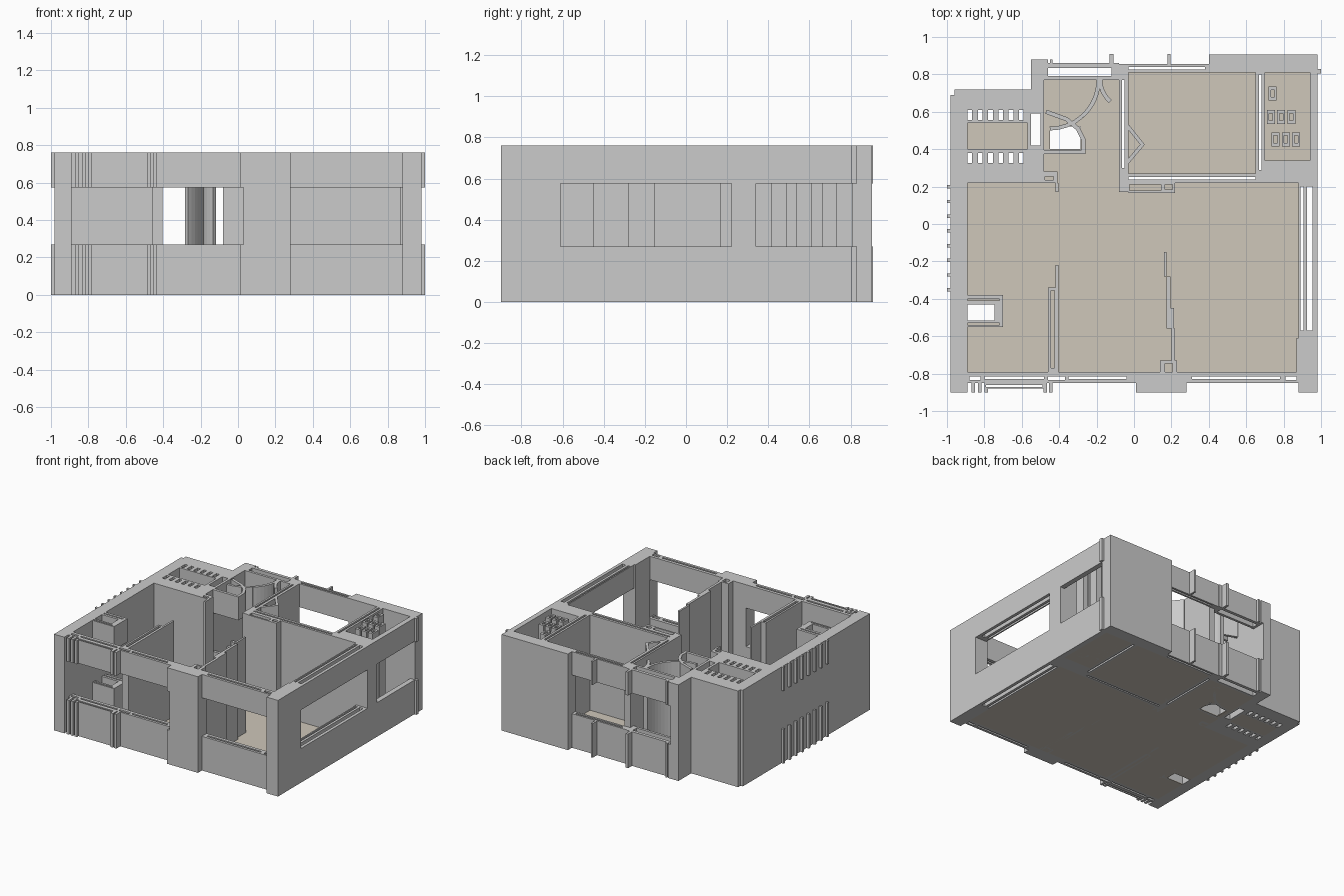
import bpy, bmesh, math
from mathutils import Vector

H, SILL, HEAD = 0.76, 0.27, 0.575


def finish(name, bm, z0, z1, mat=None):
    """Extrude a flat plan sheet from z0 to z1 into a closed solid."""
    for v in bm.verts:
        v.co.z = z0
    ext = bmesh.ops.extrude_face_region(bm, geom=bm.faces[:], use_keep_orig=True)
    for g in ext["geom"]:
        if isinstance(g, bmesh.types.BMVert):
            g.co.z = z1
    bmesh.ops.recalc_face_normals(bm, faces=bm.faces[:])
    me = bpy.data.meshes.new(name)
    bm.to_mesh(me)
    bm.free()
    ob = bpy.data.objects.new(name, me)
    bpy.context.collection.objects.link(ob)
    if mat:
        me.materials.append(mat)
    return ob


def plan(name, solids, voids=(), z0=0.0, z1=H, mat=None):
    """Union of plan rectangles (x0, x1, y0, y1) minus rectangular shafts."""
    rects = list(solids) + list(voids)
    xs = sorted({round(v, 4) for r in rects for v in r[:2]})
    ys = sorted({round(v, 4) for r in rects for v in r[2:]})
    bm = bmesh.new()
    cache = {}

    def vert(x, y):
        if (x, y) not in cache:
            cache[x, y] = bm.verts.new((x, y, 0))
        return cache[x, y]

    def inside(x, y, group):
        return any(a < x < b and c < y < d for a, b, c, d in group)

    for xa, xb in zip(xs, xs[1:]):
        for ya, yb in zip(ys, ys[1:]):
            cx, cy = (xa + xb) / 2, (ya + yb) / 2
            if inside(cx, cy, solids) and not inside(cx, cy, voids):
                bm.faces.new([vert(xa, ya), vert(xb, ya), vert(xb, yb), vert(xa, yb)])
    return finish(name, bm, z0, z1, mat)


def strip(name, pts, w, z0=0.0, z1=H):
    """Thin wall following a plan polyline."""
    p = [Vector(q) for q in pts]
    bm = bmesh.new()
    pairs = []
    for i, q in enumerate(p):
        a = (q - p[i - 1]).normalized() if i else (p[1] - q).normalized()
        b = (p[i + 1] - q).normalized() if i < len(p) - 1 else a
        t = (a + b).normalized()
        n = Vector((-t.y, t.x)) * (w / 2 / max(t.dot(a), 0.5))
        pairs.append([bm.verts.new((*(q + n), 0)), bm.verts.new((*(q - n), 0))])
    for (a, b), (c, d) in zip(pairs, pairs[1:]):
        bm.faces.new([a, b, d, c])
    return finish(name, bm, z0, z1)


def banded(fn, name, *args):
    """Same plan below and above the open window level."""
    fn(name + "_lower", *args, z0=0.0, z1=SILL)
    fn(name + "_upper", *args, z0=HEAD, z1=H)


# floor
floor_mat = bpy.data.materials.new("floor_beige")
floor_mat.diffuse_color = (0.62, 0.57, 0.49, 1)
plan("floor",
     [(-0.89, 0.88, -0.79, 0.22), (-0.48, -0.08, 0.22, 0.77), (-0.03, 0.65, 0.27, 0.81),
      (0.70, 0.94, 0.34, 0.81), (-0.89, -0.57, 0.40, 0.54)],
     [(-0.89, -0.745, -0.515, -0.43), (-0.45, -0.285, 0.40, 0.52)], 0.0, 0.006, floor_mat)

# left wall and thick back left block, with pocket and plain shafts
shafts = [(-0.89 + 0.055 * i, -0.865 + 0.055 * i, y, y + 0.055)
          for i in range(6) for y in (0.555, 0.325)]
plan("left_walls",
     [(-0.98, -0.89, -0.90, 0.22), (-0.98, -0.48, 0.22, 0.69), (-0.96, -0.48, 0.69, 0.72),
      (-0.55, -0.48, 0.72, 0.88), (-0.48, -0.41, 0.22, 0.28), (-0.42, -0.405, 0.17, 0.22)],
     [(-0.89, -0.57, 0.40, 0.54), (-0.55, -0.50, 0.42, 0.59), (-0.475, -0.43, 0.235, 0.255)] + shafts)

# small ribs on the outside of the left wall
banded(plan, "left_ribs", [(-1.0, -0.98, y, y + 0.018)
                           for y in [-0.36 + 0.0785 * i for i in range(8)]])

# bedroom walls and back right corner with pocket
plan("bedroom_walls",
     [(-0.08, -0.03, 0.17, 0.81), (-0.03, 0.98, 0.22, 0.27), (0.65, 0.98, 0.27, 0.34),
      (0.65, 0.70, 0.34, 0.81), (0.40, 0.98, 0.81, 0.905), (-0.03, 0.22, 0.165, 0.22)],
     [(-0.025, 0.145, 0.178, 0.21), (0.165, 0.205, 0.185, 0.21), (-0.065, -0.052, 0.30, 0.77),
      (-0.03, 0.65, 0.238, 0.25), (0.667, 0.682, 0.29, 0.80)])
strip("bedroom_corner_wall", [(-0.035, 0.525), (0.045, 0.425), (-0.035, 0.33)], 0.02)

# hollow posts in the right pocket
posts, cores = [], []
for y, xs in ((0.66, (0.72,)), (0.535, (0.71, 0.765, 0.82)), (0.415, (0.735, 0.79, 0.845))):
    for x in xs:
        posts.append((x, x + 0.043, y, y + 0.075))
        cores.append((x + 0.012, x + 0.031, y + 0.018, y + 0.057))
plan("pocket_posts", posts, cores)
banded(plan, "pocket_outer_wall", [(0.94, 0.98, 0.34, 0.81), (0.98, 1.0, 0.805, 0.83)])

# back window wall
banded(plan, "back_window_wall",
       [(-0.48, -0.08, 0.77, 0.86), (-0.08, 0.40, 0.81, 0.855), (-0.48, -0.46, 0.86, 0.88),
        (-0.45, -0.435, 0.86, 0.88), (-0.13, -0.11, 0.86, 0.91), (0.18, 0.195, 0.855, 0.91)],
       [(-0.46, -0.12, 0.79, 0.835), (-0.03, 0.38, 0.825, 0.84)])

# right window wall and front right corner column
banded(plan, "right_window_wall", [(0.88, 0.98, -0.61, 0.22)],
       [(0.89, 0.905, -0.57, 0.20), (0.925, 0.955, -0.57, 0.20)])
plan("front_right_column", [(0.88, 0.98, -0.90, -0.61), (0.87, 0.88, -0.79, -0.61)])

# front window walls
banded(plan, "front_left_window_wall",
       [(-0.89, 0.03, -0.85, -0.79), (-0.80, -0.48, -0.88, -0.85), (0.01, 0.03, -0.90, -0.85)]
       + [(x, x + 0.02, -0.90, -0.85) for x in (-0.87, -0.835, -0.80, -0.485, -0.455)],
       [(-0.88, -0.82, -0.835, -0.815), (-0.80, -0.48, -0.83, -0.815), (-0.46, -0.37, -0.835, -0.815),
        (-0.35, -0.04, -0.83, -0.815), (-0.79, -0.49, -0.872, -0.86)])
banded(plan, "front_right_window_wall", [(0.28, 0.88, -0.85, -0.79)],
       [(0.31, 0.78, -0.83, -0.815), (0.81, 0.87, -0.835, -0.815)])

# front pillar and stepped partition
plan("front_pillar_and_partition",
     [(0.03, 0.28, -0.90, -0.79), (0.14, 0.23, -0.79, -0.73), (0.20, 0.22, -0.73, -0.56),
      (0.175, 0.215, -0.56, -0.45), (0.175, 0.195, -0.45, -0.28), (0.16, 0.175, -0.28, -0.15)],
     [(0.165, 0.205, -0.79, -0.745)])

# left partition
plan("left_partition", [(-0.46, -0.405, -0.79, -0.34), (-0.42, -0.405, -0.34, -0.22)],
     [(-0.445, -0.425, -0.77, -0.355)])

# hollow fixture on the left wall
banded(plan, "left_fixture", [(-0.89, -0.70, -0.55, -0.38)],
       [(-0.89, -0.745, -0.515, -0.43), (-0.89, -0.72, -0.54, -0.53), (-0.89, -0.72, -0.41, -0.40)])

# entry: quarter round fixture and curved door screens
banded(strip, "quarter_round_fixture",
       [(-0.48, 0.385), (-0.27, 0.385), (-0.27, 0.45), (-0.30, 0.51), (-0.36, 0.56), (-0.47, 0.60)], 0.022)


def arc(cx, cy, r, a0, a1, n):
    angles = [math.radians(a0 + (a1 - a0) * i / n) for i in range(n + 1)]
    return [(cx + r * math.cos(a), cy + r * math.sin(a)) for a in angles]


banded(strip, "entry_screen", arc(-0.45, 0.77, 0.26, -90, -48, 4), 0.02)
strip("curved_screen_left", arc(-0.45, 0.77, 0.26, -48, 0, 8), 0.022)
strip("curved_screen_right", arc(-0.03, 0.77, 0.15, 180, 230, 6), 0.022)
